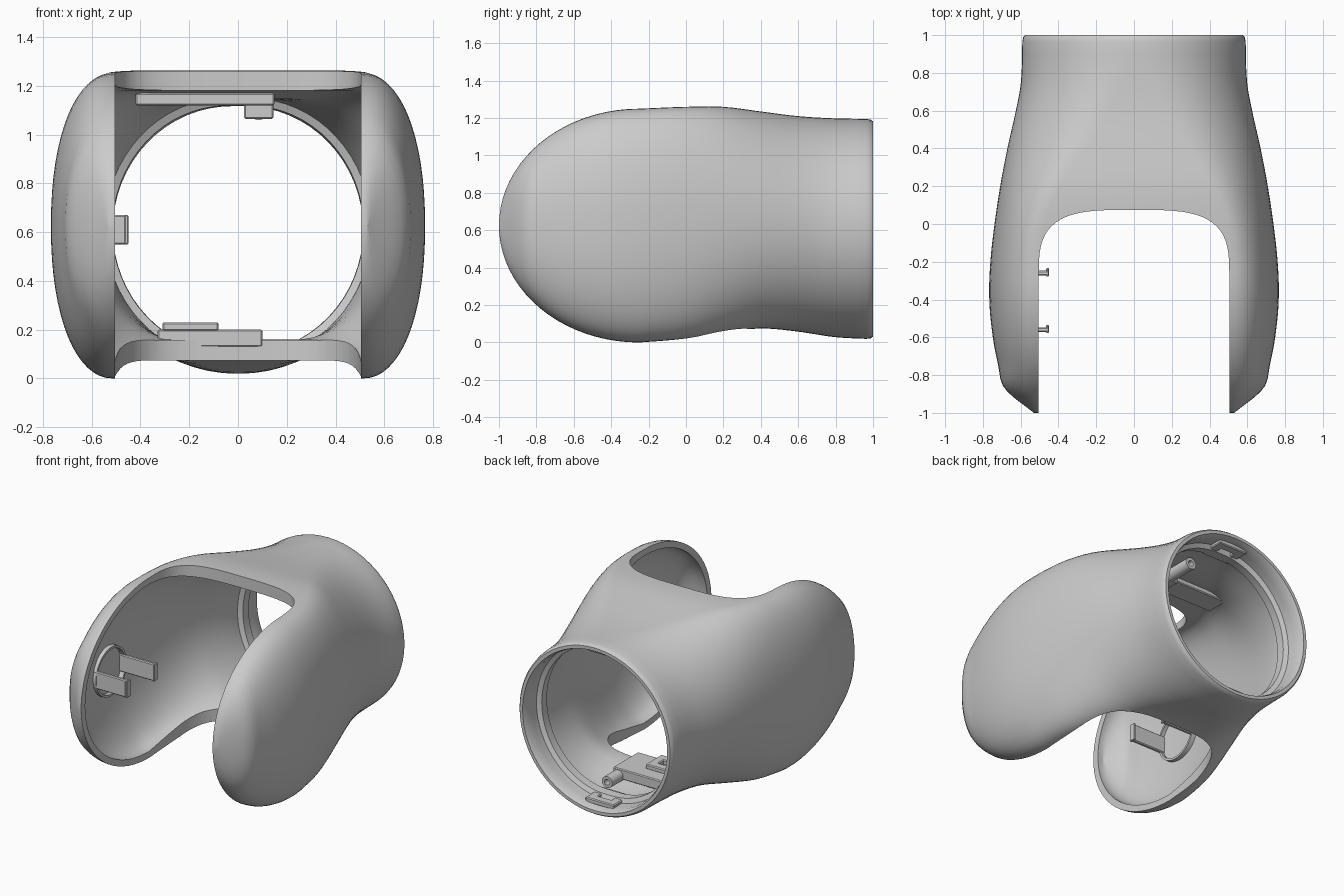
import bpy, bmesh, math

if "Cube" in bpy.data.objects:
    bpy.data.objects.remove(bpy.data.objects["Cube"])

# ---------- helpers ----------
def interp(keys, y, smooth=True):
    """Interpolate sorted (y, value) keys, smoothly or linearly."""
    if y <= keys[0][0]:
        return keys[0][1]
    if y >= keys[-1][0]:
        return keys[-1][1]
    n = len(keys)
    i = max(k for k in range(n - 1) if keys[k][0] <= y)
    (y0, v0), (y1, v1) = keys[i], keys[i + 1]
    u, d = (y - y0) / (y1 - y0), y1 - y0
    if not smooth:
        return v0 + (v1 - v0) * u

    def slope(k):
        a, b = keys[max(k - 1, 0)], keys[min(k + 1, n - 1)]
        return (b[1] - a[1]) / (b[0] - a[0])
    m0, m1 = slope(i) * d, slope(i + 1) * d
    return ((2*u**3 - 3*u**2 + 1) * v0 + (u**3 - 2*u**2 + u) * m0
            + (3*u**2 - 2*u**3) * v1 + (u**3 - u**2) * m1)


def spow(v, e):
    return math.copysign(abs(v) ** e, v)


def new_object(name, bm):
    bmesh.ops.recalc_face_normals(bm, faces=bm.faces)
    me = bpy.data.meshes.new(name)
    bm.to_mesh(me)
    bm.free()
    ob = bpy.data.objects.new(name, me)
    bpy.context.collection.objects.link(ob)
    return ob


def loft(name, rings):
    bm = bmesh.new()
    vs = [[bm.verts.new(p) for p in r] for r in rings]
    n = len(rings[0])
    for a, b in zip(vs, vs[1:]):
        for i in range(n):
            bm.faces.new((a[i], a[(i + 1) % n], b[(i + 1) % n], b[i]))
    bm.faces.new(vs[0])
    bm.faces.new(vs[-1])
    return new_object(name, bm)


def smooth(ob, angle=35):
    bpy.ops.object.select_all(action='DESELECT')
    ob.select_set(True)
    bpy.context.view_layer.objects.active = ob
    bpy.ops.object.shade_smooth_by_angle(angle=math.radians(angle))


def box(name, x, y, z, bevel=0.006):
    bm = bmesh.new()
    bmesh.ops.create_cube(bm, size=1)
    for v in bm.verts:
        v.co = [(r[0] + r[1]) / 2 + c * (r[1] - r[0]) for r, c in zip((x, y, z), v.co)]
    bmesh.ops.bevel(bm, geom=bm.edges[:], offset=bevel, segments=1, affect='EDGES')
    return new_object(name, bm)


def tube(name, loc, r_out, r_in, length, axis):
    """Short open pipe along x or y."""
    bm = bmesh.new()
    prof = [(r_out, 0), (r_out, length), (r_in, length), (r_in, 0)]
    n, vs = 32, []
    for i in range(n):
        a = 2 * math.pi * i / n
        ring = []
        for r, d in prof:
            c, s = r * math.cos(a), r * math.sin(a)
            p = (d, c, s) if axis == 'x' else (c, d, s)
            ring.append(bm.verts.new([q + o for q, o in zip(p, loc)]))
        vs.append(ring)
    for i in range(n):
        a, b = vs[i], vs[(i + 1) % n]
        for k in range(4):
            bm.faces.new((a[k], a[(k + 1) % 4], b[(k + 1) % 4], b[k]))
    ob = new_object(name, bm)
    smooth(ob)
    return ob


# ---------- body cross-section curves along y ----------
WIDTH = [(-1, .53), (-.87, .685), (-.75, .718), (-.6, .747), (-.4, .766), (-.2, .76),
         (0, .738), (.2, .708), (.4, .67), (.6, .625), (.75, .598), (1, .59)]
FLAT = [(-.2, .51), (0, .48), (.2, .39), (.5, .19), (.8, .04), (1, 0)]
TOP = [(-.25, 1.25), (0, 1.26), (.2, 1.26), (.4, 1.235), (.6, 1.21), (.8, 1.198), (1, 1.195)]
BOT = [(-.25, 0), (0, .02), (.2, .052), (.4, .075), (.6, .058), (.8, .028), (1, .018)]
COLLAR = [(.775, .05), (.79, .08), (.85, .08), (.865, .05), (.97, .047), (1, .035)]
WALL_X = [(-1, .04), (.7, .05)] + COLLAR
WALL_Z = [(-1, .04), (-.25, .045), (.05, .08), (.45, .085), (.7, .05)] + COLLAR
ROUND = [(-.2, 2.2), (.2, 2.1), (.6, 2)]
NOSE, REACH = -.25, .75


def section(y, inner=False, shrink=0):
    w, f, t, b = (interp(k, y) for k in (WIDTH, FLAT, TOP, BOT))
    c, h = (t + b) / 2, (t - b) / 2 - shrink
    w -= shrink
    e = 2 / interp(ROUND, y)
    reach = REACH
    if inner:
        w -= interp(WALL_X, y, False)
        h -= interp(WALL_Z, y, False)
        reach -= .045
    if y < NOSE:  # rounded nose of the cheeks
        h *= math.sqrt(max(0, 1 - ((y - NOSE) / reach) ** 2))
    h = max(h, .01)
    w = max(w, f + .006)
    pts, n = [], 16
    for q in range(4):
        side = 1 if q in (0, 3) else -1
        for i in range(n + 1):
            a = math.pi / 2 * (q + i / n)
            pts.append((side * (f + .0005) + (w - f) * spow(math.cos(a), e),
                        y, c + h * spow(math.sin(a), e)))
    return pts


def nose_rows(reach):
    return [NOSE - reach * math.sin(math.pi / 2 * i / 20) for i in range(20, 0, -1)]


rows = [NOSE + i * .0625 for i in range(17)]
outer = [section(y) for y in nose_rows(REACH) + rows + [.82, .9, .965]]
outer += [section(.988, shrink=.004), section(1, shrink=.013)]
body = loft("fork_shell", outer)

# hollow interior with a collar inside the back mouth
rings = [section(y, True) for y in nose_rows(REACH - .045) + rows
         + [.775, .79, .85, .865, .92, .97, 1]]
rings.append([(x, 1.06, z) for x, _, z in rings[-1]])
cavity = loft("cavity_cutter", rings)


# U-shaped slot between the cheeks, deeper on the underside
def slot_ring(z, depth):
    pts = [(.505, -1.2, z)]
    for i in range(33):
        a = math.pi * i / 32
        pts.append((.505 * spow(math.cos(a), 2 / 3.5), -.3 + depth * math.sin(a) ** (2 / 3.5), z))
    return pts + [(-.505, -1.2, z)]


slot = loft("slot_cutter", [slot_ring(-.3, .69), slot_ring(.35, .69),
                            slot_ring(.7, .375), slot_ring(1.6, .375)])

for cutter in (cavity, slot):
    m = body.modifiers.new("cut", 'BOOLEAN')
    m.operation, m.solver, m.object = 'DIFFERENCE', 'EXACT', cutter
bpy.context.view_layer.update()
dg = bpy.context.evaluated_depsgraph_get()
mesh = bpy.data.meshes.new_from_object(body.evaluated_get(dg))
body.modifiers.clear()
body.data = mesh
for cutter in (cavity, slot):
    bpy.data.objects.remove(cutter)
smooth(body)

# ---------- pivot boss and hooked clips inside the left cheek ----------
tube("pivot_boss", (-.735, -.41, .61), .17, .155, .05, 'x')
for y in (-.26, -.56):
    box("cheek_clip", (-.735, -.45), (y - .013, y + .013), (.55, .67))
    box("cheek_clip_hook", (-.465, -.45), (y - .018, y + .026), (.55, .67), .004)


# ---------- latches inside the tube ----------
def latch_frame(name, x, y, z):
    """Flat plate with a rectangular window."""
    d = .06
    for xs, ys in (((x[0], x[0] + d), y), ((x[1] - d, x[1]), y),
                   (x, (y[0], y[0] + d)), (x, (y[1] - d, y[1]))):
        box(name, xs, ys, z)


box("top_bar", (-.42, .15), (.24, .4), (1.12, 1.17))
box("top_block", (.025, .145), (.3, .46), (1.065, 1.165))
latch_frame("top_latch", (-.13, .09), (.77, .95), (1.12, 1.155))
tube("top_pin", (.085, .46, 1.1), .04, .02, .2, 'y')
box("bottom_plate", (-.33, .1), (.385, .66), (.13, .2))
latch_frame("bottom_latch", (-.11, .11), (.76, .95), (.065, .1))
latch_frame("bottom_inner_latch", (-.31, -.08), (.385, .56), (.195, .23))
tube("bottom_pin", (.06, .58, .15), .04, .02, .2, 'y')
